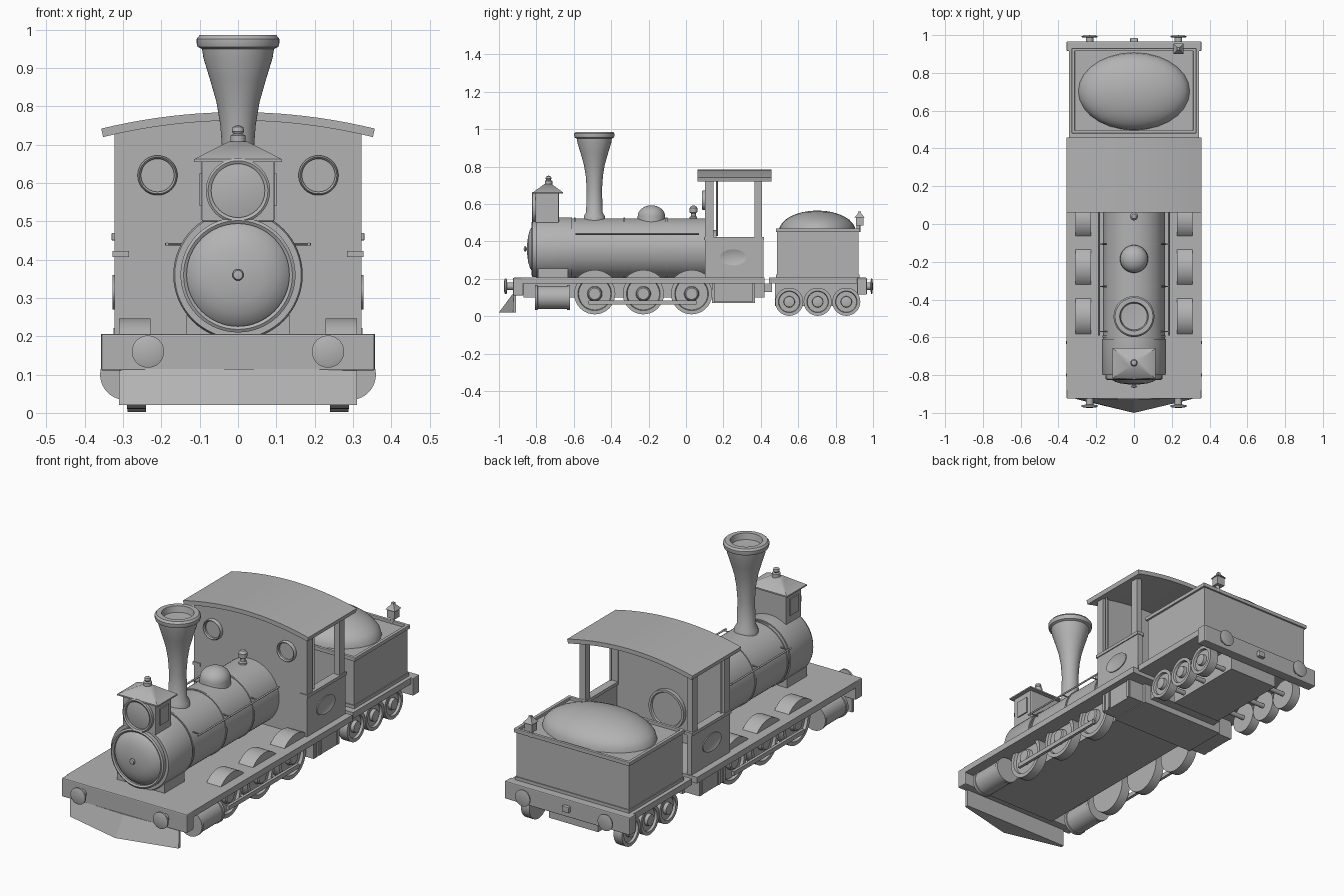
import bpy, bmesh, math
from mathutils import Matrix, Vector

if "Cube" in bpy.data.objects:
    bpy.data.objects.remove(bpy.data.objects["Cube"])

grey = bpy.data.materials.new("plain_grey")
grey.diffuse_color = (0.45, 0.45, 0.45, 1)
grey.use_nodes = True
grey.node_tree.nodes["Principled BSDF"].inputs["Base Color"].default_value = grey.diffuse_color
AX = {'X': Matrix.Rotation(math.pi / 2, 4, 'Y'), 'Y': Matrix.Rotation(math.pi / 2, 4, 'X'), 'Z': Matrix()}


def finish(name, bm, smooth=True):
    bmesh.ops.recalc_face_normals(bm, faces=bm.faces)
    me = bpy.data.meshes.new(name)
    bm.to_mesh(me)
    bm.free()
    ob = bpy.data.objects.new(name, me)
    bpy.context.collection.objects.link(ob)
    me.materials.append(grey)
    if smooth:
        bpy.ops.object.select_all(action='DESELECT')
        bpy.context.view_layer.objects.active = ob
        ob.select_set(True)
        bpy.ops.object.shade_smooth_by_angle(angle=math.radians(35))
    return ob


def box(name, x0, x1, y0, y1, z0, z1, bevel=0):
    bm = bmesh.new()
    bmesh.ops.create_cube(bm, size=1)
    for v in bm.verts:
        v.co = ((x0 + x1) / 2 + v.co.x * (x1 - x0), (y0 + y1) / 2 + v.co.y * (y1 - y0),
                (z0 + z1) / 2 + v.co.z * (z1 - z0))
    if bevel:
        bmesh.ops.bevel(bm, geom=bm.edges[:], offset=bevel, segments=2, affect='EDGES', profile=0.5)
    return finish(name, bm, False)


def lathe(name, pts, loc, axis='Z', seg=40, flip=False, rot=0):
    """Revolve (radius, height) points; axis Y runs to the front (-y), X runs outwards (+x)."""
    bm = bmesh.new()
    rings = []
    for r, h in pts:
        if r < 1e-6:
            rings.append([bm.verts.new((0, 0, h))])
        else:
            rings.append([bm.verts.new((r * math.cos(rot + 2 * math.pi * i / seg),
                                        r * math.sin(rot + 2 * math.pi * i / seg), h)) for i in range(seg)])
    for a, b in zip(rings, rings[1:]):
        for i in range(seg):
            j = (i + 1) % seg
            vs = [a[i % len(a)], a[j % len(a)], b[j % len(b)], b[i % len(b)]]
            vs = list(dict.fromkeys(vs))
            if len(vs) > 2:
                bm.faces.new(vs)
    m = Matrix.Translation(loc) @ (Matrix.Scale(-1, 4, (1, 0, 0)) if flip else Matrix()) @ AX[axis]
    bmesh.ops.transform(bm, matrix=m, verts=bm.verts)
    return finish(name, bm)


def rod(name, r, a, b, loc, axis, seg=32):
    return lathe(name, [(0, a), (r, a), (r, b), (0, b)], loc, axis, seg)


def prism(name, pts, y0, y1):
    """Extrude an (x, z) outline along y."""
    bm = bmesh.new()
    f = bm.faces.new([bm.verts.new((x, y0, z)) for x, z in pts])
    ext = bmesh.ops.extrude_face_region(bm, geom=[f])['geom']
    bmesh.ops.translate(bm, vec=(0, y1 - y0, 0), verts=[v for v in ext if isinstance(v, bmesh.types.BMVert)])
    return finish(name, bm)


def ring(name, r_in, r_out, h, loc, axis='Y', seg=40):
    return lathe(name, [(r_in, 0), (r_in, h), (r_out, h), (r_out, 0), (r_in, 0)], loc, axis, seg)


# Frames and beams
box("running_board", -.357, .357, -.88, .42, .174, .206)
box("front_beam", -.357, .357, -.925, -.87, .11, .206, .005)
box("engine_underframe", -.2, .2, -.87, .42, .1, .175)
box("tender_floor", -.345, .345, .445, .925, .174, .206)
box("rear_beam", -.357, .357, .915, .967, .115, .206, .005)
box("tender_underframe", -.14, .14, .475, .915, .055, .175)
box("drawbar", -.05, .05, .4, .46, .13, .174)
box("ash_pan", -.24, .24, .14, .37, .07, .174)

# Plough: straight top edge, bottom edge coming to a point in the middle
bm = bmesh.new()
top = [bm.verts.new(c) for c in ((-.31, -.91, .115), (-.31, -.922, .115), (0, -.93, .115), (.31, -.922, .115), (.31, -.91, .115))]
low = [bm.verts.new(c) for c in ((-.31, -.91, .02), (-.31, -.926, .02), (0, -1, .02), (.31, -.926, .02), (.31, -.91, .02))]
for i in range(5):
    j = (i + 1) % 5
    bm.faces.new((top[i], top[j], low[j], low[i]))
bm.faces.new(top)
bm.faces.new(low)
finish("plough", bm, False)

# Boiler, smokebox and door
lathe("boiler", [(0, 0), (.163, 0), (.163, .75), (0, .75)], (0, .12, .36), 'Y', 64)
lathe("smokebox", [(0, 0), (.169, 0), (.169, .18), (.165, .19), (.15, .19), (.15, .21), (.142, .215), (.134, .21),
                   (.134, .2), (.125, .21), (.1, .225), (.07, .234), (.03, .239), (0, .24)],
      (0, -.61, .36), 'Y', 64)
lathe("door_knob", [(0, 0), (.008, 0), (.008, .012), (.015, .016), (.012, .024), (0, .026)], (0, -.842, .36), 'Y', 20)
box("smokebox_saddle", -.135, .135, -.79, -.63, .2, .256)
for y in (-.595, -.33, -.105):
    ring("boiler_band", .15, .167, .01, (0, y + .005, .36), 'Y', 64)

# Chimney, dome and valve
lathe("chimney", [(.058, .5), (.056, .535), (.044, .555), (.041, .68), (.046, .75), (.056, .81), (.073, .87), (.09, .925),
                  (.094, .95), (.105, .955), (.108, .965), (.108, .976), (.1, .986), (.076, .986), (.07, .955),
                  (0, .95)], (0, -.49, 0), seg=48)
lathe("steam_dome", [(.075, .5), (.073, .535)] +
      [(.073 * math.cos(t * math.pi / 16), .535 + .058 * math.sin(t * math.pi / 16)) for t in range(1, 8)] +
      [(0, .593)], (0, -.185, 0))
lathe("safety_valve", [(.02, .51), (.02, .53), (.013, .535), (.013, .55), (.02, .555), (.021, .578), (.012, .59), (0, .592)],
      (0, .04, 0), seg=24)

# Headlamp
box("lamp_body", -.095, .095, -.805, -.68, .5, .66, .004)
lathe("lamp_rim", [(.084, 0), (.084, .03), (.078, .034), (.07, .03), (.07, .016), (.04, .022), (0, .024)],
      (0, -.79, .58), 'Y', 48)
roof = lathe("lamp_roof", [(0, .655), (.1627, .655), (.1627, .662), (.035, .708), (0, .708)],
             (0, 0, 0), seg=4, rot=math.pi / 4)
roof.data.transform(Matrix.Translation((0, -.738, 0)) @ Matrix.Diagonal((1, .7, 1, 1)))
lathe("lamp_finial", [(.02, .7), (.02, .724), (.012, .728), (.016, .735), (.014, .746), (0, .752)], (0, -.735, 0), seg=20)

# Cab front and roof share an arc
def arc(x):
    return .785 - .043 * (x / .355) ** 2


steps = [i / 10 - 1 for i in range(21)]
prism("cab_front", [(-.322, .2), (.322, .2)] + [(-.322 * t, arc(.322 * t) - .015) for t in steps], .102, .142)
prism("cab_roof", [(.357 * t, arc(.355 * t)) for t in steps] +
      [(-.352 * t, arc(.355 * t) - .022) for t in steps], .062, .457)
lathe("backhead", [(.1, 0), (.1, -.02), (.088, -.02), (.084, -.012), (0, -.012)], (0, .142, .36), 'Y')

for s in (-1, 1):
    def side(name, x0, x1, *a):
        return box(name, min(s * x0, s * x1), max(s * x0, s * x1), *a)

    # Cab sides, posts and windows
    side("cab_side", .295, .322, .102, .415, .2, .41)
    side("cab_ledge", .285, .327, .097, .418, .407, .423)
    side("cab_front_post", .285, .322, .102, .147, .42, .745)
    side("cab_rear_post", .29, .322, .365, .405, .42, .745)
    rod("cab_handrail", .005, .43, .725, (s * .315, .165, 0), 'Z', 12)
    lathe("cab_window", [(.052, 0), (.052, .014), (.048, .02), (.043, .014), (.043, .004), (0, .004)],
          (s * .21, .105, .62), 'Y')
    plate = lathe("cab_plate", [(0, .006), (.066, .006), (.068, .007), (.075, .007), (.075, 0)], (0, 0, 0), 'X', flip=s < 0)
    plate.data.transform(Matrix.Translation((s * .32, .252, .315)) @ Matrix.Diagonal((1, 1, .6, 1)))

    # Side box with slats under the cab
    side("step_box", .22, .325, .15, .355, .075, .174)
    for y in (.16, .2, .345):
        side("step_slat", .325, .331, y - .007, y + .007, .078, .17)

    # Boiler handrail
    rod("boiler_handrail", .0045, -.07, .59, (s * .185, 0, .44), 'Y', 12)
    for y in (-.57, -.33, -.105):
        rod("handrail_stay", .003, .13, .19, (0, y, .44), 'X', 10).scale.x = s

    # Driving wheels, splashers and rods
    for y in (-.488, -.228, .03):
        lathe("driving_wheel", [(0, .24), (.11, .24), (.11, .29), (.09, .29),
                                (.086, .276), (.04, .276), (.036, .295), (.03, .3), (0, .3)],
              (0, y, .12), 'X', 40, s < 0)
        bm = bmesh.new()
        prof = [(math.cos(a), math.sin(a)) for a in (math.radians(42 + 96 * i / 16) for i in range(17))]
        ends = [[bm.verts.new((s * x, y + .127 * c, .12 + .127 * q)) for c, q in prof] for x in (.228, .31)]
        for e in ends:
            bm.faces.new(e)
        for i in range(17):
            j = (i + 1) % 17
            bm.faces.new((ends[0][i], ends[0][j], ends[1][j], ends[1][i]))
        finish("splasher", bm)
    side("coupling_rod", .297, .312, -.52, .055, .062, .084)

    # Steam cylinder
    lathe("steam_cylinder", [(0, 0), (.066, 0), (.066, .015), (.062, .016), (.062, .172), (.066, .173), (.066, .188), (0, .188)],
          (s * .294, -.62, .1), 'Y')

    # Tender wheels
    for y in (.552, .704, .857):
        lathe("tender_wheel", [(0, .24), (.075, .24), (.075, .288), (.058, .288),
                               (.055, .276), (.03, .276), (.028, .293), (.012, .296), (0, .296)],
              (0, y, .077), 'X', 36, s < 0)
        rod("tender_axle", .012, .1, .245, (0, y, .077), 'X', 16).scale.x = s

    # Buffers, front and back
    prof = [(0, 0), (.02, 0), (.02, .034), (.042, .037), (.042, .046), (.03, .05), (0, .052)]
    lathe("front_buffer", prof, (s * .235, -.922, .16), 'Y')
    lathe("rear_buffer", [(r, -h * .7) for r, h in prof], (s * .235, .963, .16), 'Y')

    # Lamp side windows
    side("lamp_side_window", .095, .101, -.775, -.705, .54, .625)

# Tender tank with rim and load
box("tender_tank", -.32, .32, .487, .922, .2, .455)
box("tender_foot", -.325, .325, .482, .927, .205, .222)
for n, a in (("front", (-.33, .33, .48, .496)), ("rear", (-.33, .33, .915, .931)),
             ("left", (-.33, -.313, .48, .931)), ("right", (.313, .33, .48, .931))):
    box("tender_rim_" + n, *a, .45, .47, .003)
coal = lathe("coal_heap", [(math.cos(i * math.pi / 16), math.sin(i * math.pi / 16)) for i in range(8)] + [(0, 1)],
             (0, 0, 0), seg=28)
coal.data.transform(Matrix.Translation((0, .702, .455)) @ Matrix.Diagonal((.295, .205, .11, 1)))

# Tail lamp and coupling
box("tail_lamp", .213, .257, .908, .948, .485, .53)
rod("tail_lamp_stand", .01, .45, .49, (.235, .922, 0), 'Z', 12)
lathe("tail_lamp_roof", [(0, .528), (.038, .528), (.012, .55), (.01, .56), (0, .56)], (.235, .928, 0), seg=4, rot=math.pi / 4)
box("rear_coupling", -.02, .02, .96, .985, .145, .175, .004)
